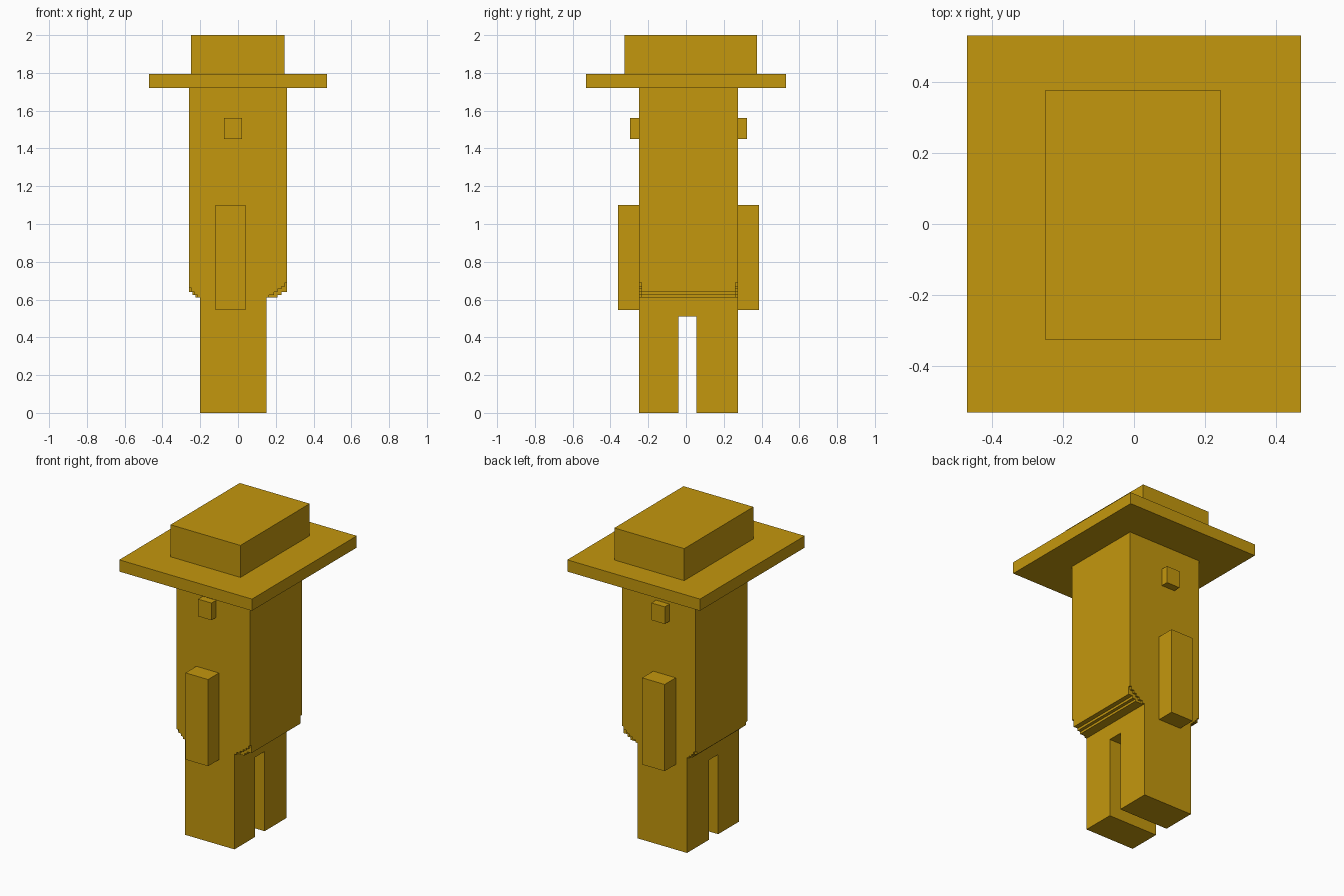
import bpy
import bmesh
from mathutils import Vector

if "Cube" in bpy.data.objects:
    bpy.data.objects.remove(bpy.data.objects["Cube"], do_unlink=True)

# Single ochre material
ochre = bpy.data.materials.new("ochre")
ochre.use_nodes = True
colour = (0.55, 0.31, 0.004, 1.0)
ochre.diffuse_color = colour
ochre.node_tree.nodes["Principled BSDF"].inputs["Base Color"].default_value = colour


def prism(name, outline, axis, start, end):
    """Extrude a 2D outline along an axis: 'y' takes (x, z) points, 'x' takes (y, z)."""
    if axis == "y":
        place = lambda p, d: (p[0], d, p[1])
        offset = Vector((0, end - start, 0))
    else:
        place = lambda p, d: (d, p[0], p[1])
        offset = Vector((end - start, 0, 0))
    bm = bmesh.new()
    face = bm.faces.new([bm.verts.new(place(p, start)) for p in outline])
    grown = bmesh.ops.extrude_face_region(bm, geom=[face], use_keep_orig=True)
    moved = [g for g in grown["geom"] if isinstance(g, bmesh.types.BMVert)]
    bmesh.ops.translate(bm, verts=moved, vec=offset)
    bmesh.ops.recalc_face_normals(bm, faces=bm.faces)
    mesh = bpy.data.meshes.new(name)
    bm.to_mesh(mesh)
    bm.free()
    mesh.materials.append(ochre)
    obj = bpy.data.objects.new(name, mesh)
    bpy.context.collection.objects.link(obj)
    return obj


def box(name, x, y, z):
    return prism(name, [(x[0], z[0]), (x[1], z[0]), (x[1], z[1]), (x[0], z[1])], "y", *y)


def stairs(points):
    """Turn (x, z) step corners into a staircase outline."""
    out = [points[0]]
    for x, z in points[1:]:
        out += [(x, out[-1][1]), (x, z)]
    return out


# Hat
box("hat_crown", (-0.25, 0.245), (-0.325, 0.375), (1.795, 2.0))
box("hat_brim", (-0.47, 0.47), (-0.53, 0.53), (1.72, 1.795))

# Body with a stepped hem on both sides
right_hem = [(-0.26, 0.64), (-0.24, 0.64), (-0.24, 0.625), (-0.225, 0.625), (-0.225, 0.61)]
left_hem = stairs([(0.15, 0.61), (0.21, 0.625), (0.23, 0.64)]) + [(0.26, 0.64)]
body = prism("body", right_hem + left_hem + [(0.26, 1.72), (-0.26, 1.72)], "y", -0.25, 0.275)

# Shallow stepped notches in the hem's corners
left_notch = stairs([(0.155, 0.60), (0.165, 0.625), (0.19, 0.64), (0.21, 0.655), (0.23, 0.67),
                     (0.25, 0.69)]) + [(0.30, 0.69), (0.30, 0.60)]
right_notch = stairs([(-0.203, 0.60), (-0.215, 0.625), (-0.23, 0.64), (-0.245, 0.66)])
right_notch += [(-0.30, 0.66), (-0.30, 0.60)]
for notch in (left_notch, right_notch):
    for y in ((-0.30, -0.235), (0.262, 0.32)):
        cutter = prism("hem_cutter", notch, "y", *y)
        cutter.hide_render = True
        cut = body.modifiers.new("notch", "BOOLEAN")
        cut.operation = "DIFFERENCE"
        cut.solver = "EXACT"
        cut.object = cutter
        bpy.context.view_layer.objects.active = body
        bpy.ops.object.modifier_apply(modifier=cut.name)
        bpy.data.objects.remove(cutter, do_unlink=True)

# Legs joined at the top
prism("legs", [(-0.25, 0), (-0.04, 0), (-0.04, 0.51), (0.055, 0.51), (0.055, 0), (0.275, 0),
               (0.275, 0.61), (-0.25, 0.61)], "x", -0.2, 0.15)

# Arms and ears on the front and back faces
box("front_arm", (-0.12, 0.04), (-0.36, -0.25), (0.545, 1.1))
box("back_arm", (-0.12, 0.04), (0.275, 0.387), (0.545, 1.1))
box("front_ear", (-0.075, 0.02), (-0.297, -0.25), (1.45, 1.56))
box("back_ear", (-0.075, 0.02), (0.275, 0.322), (1.45, 1.56))
